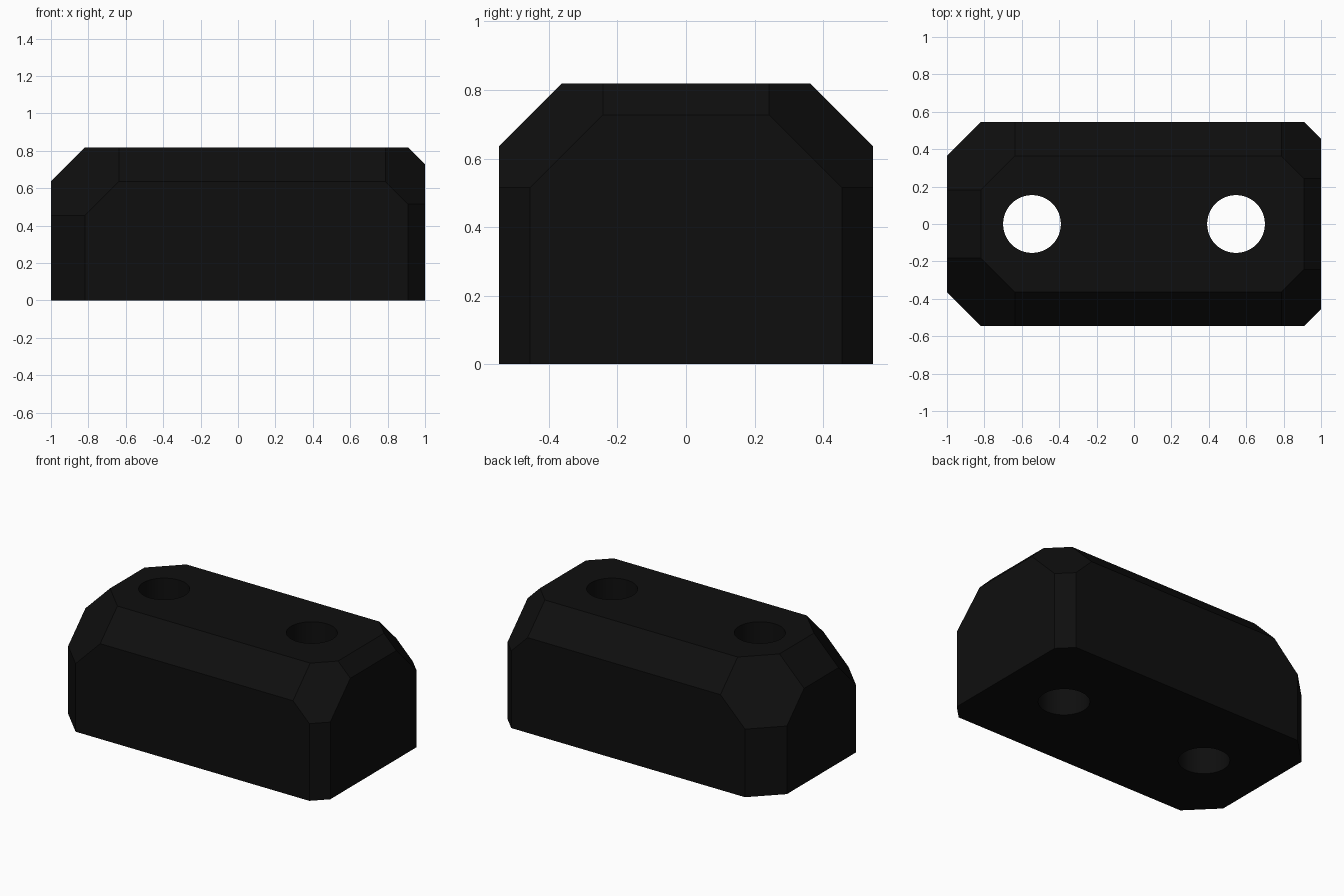
import bpy, bmesh, math
from mathutils import Vector, Matrix

if "Cube" in bpy.data.objects:
    bpy.data.objects.remove(bpy.data.objects["Cube"])

U = 1 / 11                       # design unit
HX, HY, H = 11 * U, 6 * U, 9 * U   # half length, half width, height

black = bpy.data.materials.new("matte_black")
black.diffuse_color = (0.0045, 0.0045, 0.0045, 1)
black.use_nodes = True
black.node_tree.nodes["Principled BSDF"].inputs["Base Color"].default_value = black.diffuse_color


def cut(bm, point, normal):
    """Slice off everything beyond a plane and cap the opening."""
    res = bmesh.ops.bisect_plane(
        bm, geom=bm.verts[:] + bm.edges[:] + bm.faces[:], dist=1e-6,
        plane_co=point, plane_no=Vector(normal).normalized(), clear_outer=True)
    edges = [e for e in res["geom_cut"] if isinstance(e, bmesh.types.BMEdge)]
    bmesh.ops.edgeloop_fill(bm, edges=edges)


# Block: a box with chamfered upright edges, top edges and top corners
bm = bmesh.new()
bmesh.ops.create_cube(bm, size=1, matrix=Matrix.Translation((0, 0, H / 2))
                      @ Matrix.Diagonal((2 * HX, 2 * HY, H, 1)))
for sx, chamfer, corner in ((-1, 2 * U, 6 * U), (1, U, 4.33 * U)):
    cut(bm, (sx * (HX - chamfer), 0, H), (sx, 0, 1))                # end top edge
    for sy in (-1, 1):
        cut(bm, (sx * (HX - chamfer), sy * HY, 0), (sx, sy, 0))     # upright edge
for sy in (-1, 1):
    cut(bm, (0, sy * (HY - 2 * U), H), (0, sy, 1))                  # long top edge
for sx, corner in ((-1, 6 * U), (1, 4.33 * U)):
    for sy in (-1, 1):
        cut(bm, (sx * (HX - corner), sy * HY, H), (sx, sy, 1))      # top corner
bmesh.ops.recalc_face_normals(bm, faces=bm.faces[:])
mesh = bpy.data.meshes.new("block")
bm.to_mesh(mesh)
bm.free()
mesh.materials.append(black)
block = bpy.data.objects.new("block", mesh)
bpy.context.collection.objects.link(block)

# Two through holes
for side in (-1, 1):
    bpy.ops.mesh.primitive_cylinder_add(vertices=48, radius=1.7 * U, depth=2,
                                        location=(side * 6 * U, 0, H / 2))
    drill = bpy.context.object
    drill.name = "hole_cutter"
    drill.data.materials.append(black)
    drill.hide_render = True
    bpy.context.view_layer.objects.active = block
    mod = block.modifiers.new("hole", "BOOLEAN")
    mod.operation = "DIFFERENCE"
    mod.solver = "EXACT"
    mod.object = drill
    bpy.ops.object.modifier_apply(modifier=mod.name)
    bpy.data.objects.remove(drill)

# Smooth only the hole walls
bpy.ops.object.select_all(action="DESELECT")
block.select_set(True)
bpy.context.view_layer.objects.active = block
bpy.ops.object.shade_smooth_by_angle(angle=math.radians(20))
